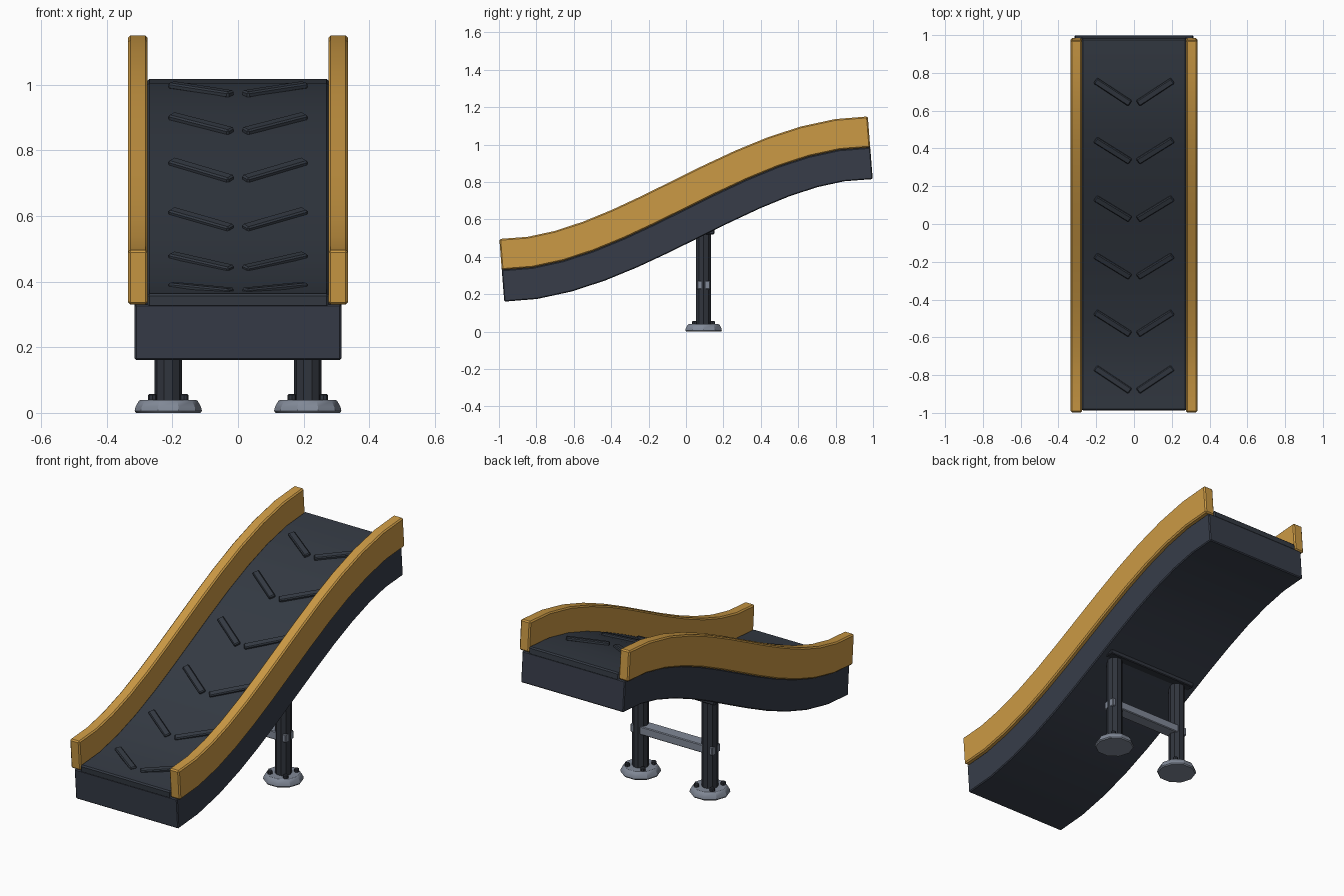
import bpy, bmesh, math
from mathutils import Vector, Matrix

if "Cube" in bpy.data.objects:
    bpy.data.objects.remove(bpy.data.objects["Cube"])


def mat(name, rgb):
    m = bpy.data.materials.new(name)
    m.diffuse_color = (*rgb, 1)
    m.use_nodes = True
    m.node_tree.nodes["Principled BSDF"].inputs["Base Color"].default_value = m.diffuse_color
    return m


AMBER = mat("amber rail", (0.60, 0.32, 0.058))
BODY = mat("dark slate frame", (0.038, 0.046, 0.066))
BELT = mat("dark belt rubber", (0.034, 0.042, 0.056))
LEG = mat("dark leg metal", (0.030, 0.035, 0.047))
STEEL = mat("grey steel", (0.22, 0.25, 0.31))

N = 12


def path(t):
    """S-shaped centre line in the YZ plane."""
    return Vector((0, (t - 0.5) * 1.97, 0.33 + 0.655 * (3 * t * t - 2 * t ** 3)))


def frame(t):
    """Point, tangent and normal on the S curve."""
    tan = (path(min(1, t + 1 / N)) - path(max(0, t - 1 / N))).normalized()
    return path(t), tan, Vector((0, -tan.z, tan.y))


def finish(name, bm, material, bevel=0.0):
    bmesh.ops.recalc_face_normals(bm, faces=bm.faces[:])
    if bevel:
        edges = [e for e in bm.edges if e.calc_face_angle(0) > math.radians(40)]
        bmesh.ops.bevel(bm, geom=edges, offset=bevel, segments=1, affect='EDGES')
    me = bpy.data.meshes.new(name)
    bm.to_mesh(me)
    bm.free()
    me.materials.append(material)
    ob = bpy.data.objects.new(name, me)
    bpy.context.collection.objects.link(ob)
    bpy.ops.object.select_all(action='DESELECT')
    ob.select_set(True)
    bpy.context.view_layer.objects.active = ob
    bpy.ops.object.shade_smooth_by_angle(angle=math.radians(30))
    return ob


def sweep(name, x0, x1, n0, n1, material, bevel):
    """Rectangular section swept along the S curve."""
    bm = bmesh.new()
    rings = []
    for i in range(N + 1):
        p, _, n = frame(i / N)
        rings.append([bm.verts.new(p + n * o + Vector((x, 0, 0)))
                      for x, o in ((x0, n0), (x1, n0), (x1, n1), (x0, n1))])
    for a, b in zip(rings, rings[1:]):
        for k in range(4):
            bm.faces.new((a[k], a[(k + 1) % 4], b[(k + 1) % 4], b[k]))
    bm.faces.new(rings[0])
    bm.faces.new(rings[-1])
    return finish(name, bm, material, bevel)


def box(name, size, matrix, material, bevel):
    bm = bmesh.new()
    bmesh.ops.create_cube(bm, size=1, matrix=Matrix.Diagonal((*size, 1)))
    bmesh.ops.recalc_face_normals(bm, faces=bm.faces[:])
    bm.transform(matrix)
    return finish(name, bm, material, bevel)


def lathe(name, profile, centre, material, sides=10):
    """Stack of rings (radius, z) with flat caps."""
    bm = bmesh.new()
    rings = [[bm.verts.new((centre[0] + r * math.cos(2 * math.pi * k / sides),
                            centre[1] + r * math.sin(2 * math.pi * k / sides), z))
              for k in range(sides)] for r, z in profile]
    for a, b in zip(rings, rings[1:]):
        for k in range(sides):
            j = (k + 1) % sides
            bm.faces.new((a[k], a[j], b[j], b[k]))
    bm.faces.new(rings[0])
    bm.faces.new(rings[-1])
    return finish(name, bm, material)


# Curved deck: frame, belt and side rails
sweep("conveyor_frame", -0.315, 0.315, -0.17, 0.0, BODY, 0.005)
sweep("belt", -0.277, 0.277, -0.01, 0.033, BELT, 0.007)
for s, side in ((-1, "left"), (1, "right")):
    a, b = sorted((s * 0.275, s * 0.335))
    sweep(side + "_rail", a, b, 0.0, 0.166, AMBER, 0.007)

# Chevron cleats on the belt
for i in range(6):
    p, tan, n = frame(0.085 + 0.1548 * i)
    basis = Matrix((Vector((1, 0, 0)), tan, n)).transposed().to_4x4()
    for s, side in ((-1, "left"), (1, "right")):
        m = (Matrix.Translation(p + n * 0.036 + Vector((s * 0.1125, 0, 0))) @ basis
             @ Matrix.Rotation(s * math.radians(34), 4, 'Z'))
        box(f"{side}_cleat_{i + 1}", (0.222, 0.035, 0.02), m, BELT, 0.005)

# Legs with feet and bolts
CY = 0.094
for s, side in ((-1, "left"), (1, "right")):
    cx = s * 0.2125
    lathe(side + "_leg", [(0.0425, 0.03), (0.0425, 0.56)], (cx, CY), LEG)
    lathe(side + "_foot", [(0.098, 0.0), (0.1025, 0.006), (0.1, 0.018),
                           (0.09, 0.036), (0.084, 0.04)], (cx, CY), STEEL)
    for k in range(4):
        ang = math.pi / 4 + k * math.pi / 2
        c = (cx + 0.068 * math.cos(ang), CY + 0.068 * math.sin(ang))
        lathe(f"{side}_foot_bolt_{k + 1}", [(0.013, 0.035), (0.013, 0.054), (0.009, 0.058)],
              c, LEG, 8)

# Cross brace and mounting plate under the deck
box("cross_brace", (0.503, 0.07, 0.046), Matrix.Translation((0, CY, 0.249)), STEEL, 0.004)
box("mounting_plate", (0.56, 0.115, 0.03), Matrix.Translation((0, CY, 0.535)), LEG, 0.004)
